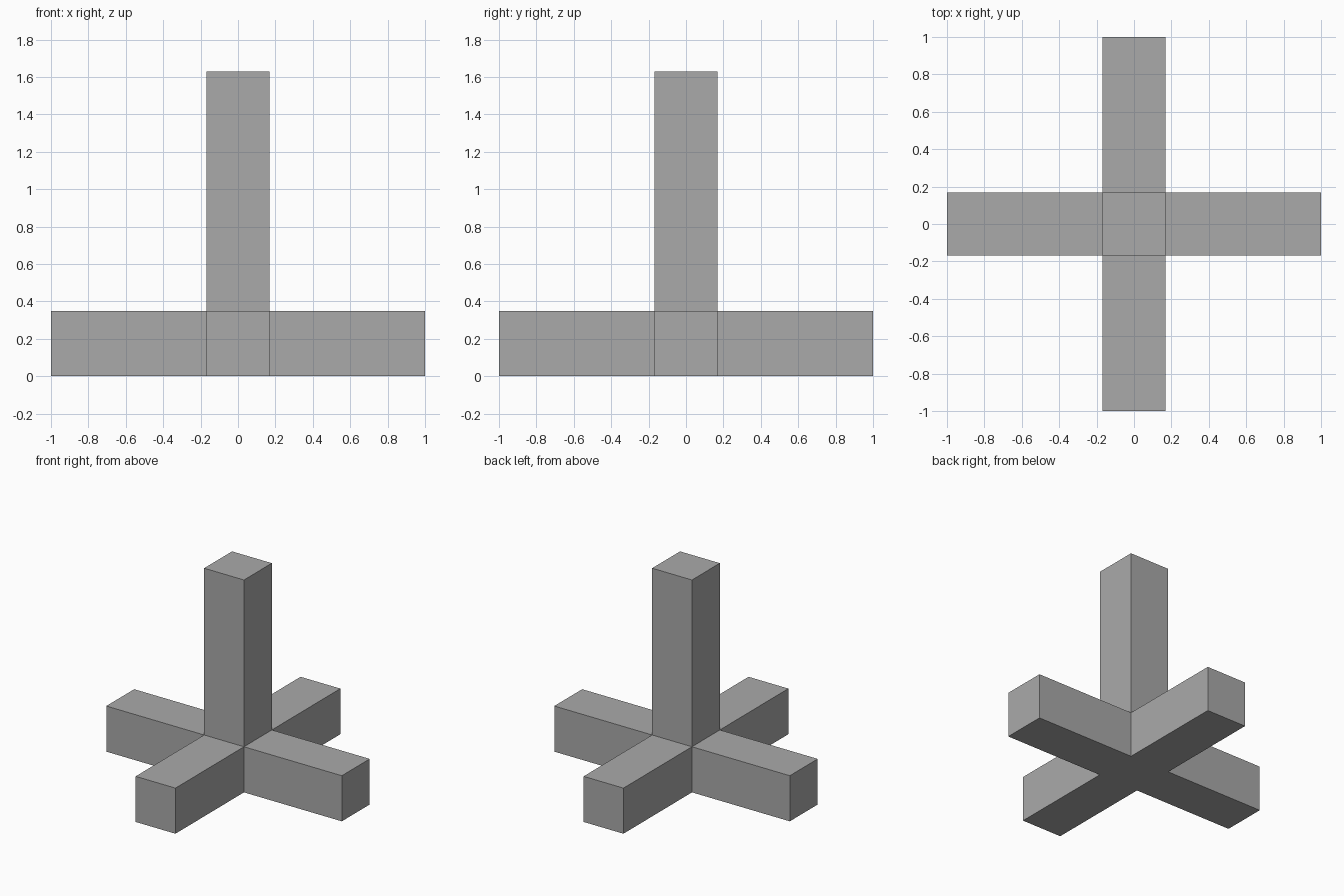
import bpy
import bmesh
from mathutils import Vector

HALF = 0.169     # half width of every beam
REACH = 1.0      # length of each arm from the centre
BASE_TOP = 0.35
POST_TOP = 1.63

default = bpy.data.objects.get("Cube")
if default:
    bpy.data.objects.remove(default, do_unlink=True)

# Plain grey finish
grey = bpy.data.materials.new("grey")
grey.use_nodes = True
colour = (0.4, 0.4, 0.4, 1.0)
grey.diffuse_color = colour
grey.node_tree.nodes["Principled BSDF"].inputs["Base Color"].default_value = colour


def extrude(bm, face, offset):
    """Pull a face out along an offset, leaving no face behind."""
    result = bmesh.ops.extrude_discrete_faces(bm, faces=[face])
    moved = result["faces"][0]
    bmesh.ops.translate(bm, verts=moved.verts, vec=offset)


# Central hub block
bm = bmesh.new()
bmesh.ops.create_cube(bm, size=1)
bmesh.ops.scale(bm, verts=bm.verts, vec=(2 * HALF, 2 * HALF, BASE_TOP))
bmesh.ops.translate(bm, verts=bm.verts, vec=(0, 0, BASE_TOP / 2))
bm.normal_update()

# Four arms and the upright post grow from the hub's faces
for face in list(bm.faces):
    direction = Vector(face.normal)
    if direction.z < -0.5:
        continue
    length = POST_TOP - BASE_TOP if direction.z > 0.5 else REACH - HALF
    extrude(bm, face, direction * length)

# Join the seams and merge the underside into one flat cross
bmesh.ops.remove_doubles(bm, verts=bm.verts, dist=0.0001)
bmesh.ops.recalc_face_normals(bm, faces=bm.faces)
underside = [f for f in bm.faces if f.normal.z < -0.5]
bmesh.ops.dissolve_faces(bm, faces=underside)

mesh = bpy.data.meshes.new("cross_base_with_post")
bm.to_mesh(mesh)
bm.free()
mesh.materials.append(grey)
stand = bpy.data.objects.new("cross_base_with_post", mesh)
bpy.context.collection.objects.link(stand)
